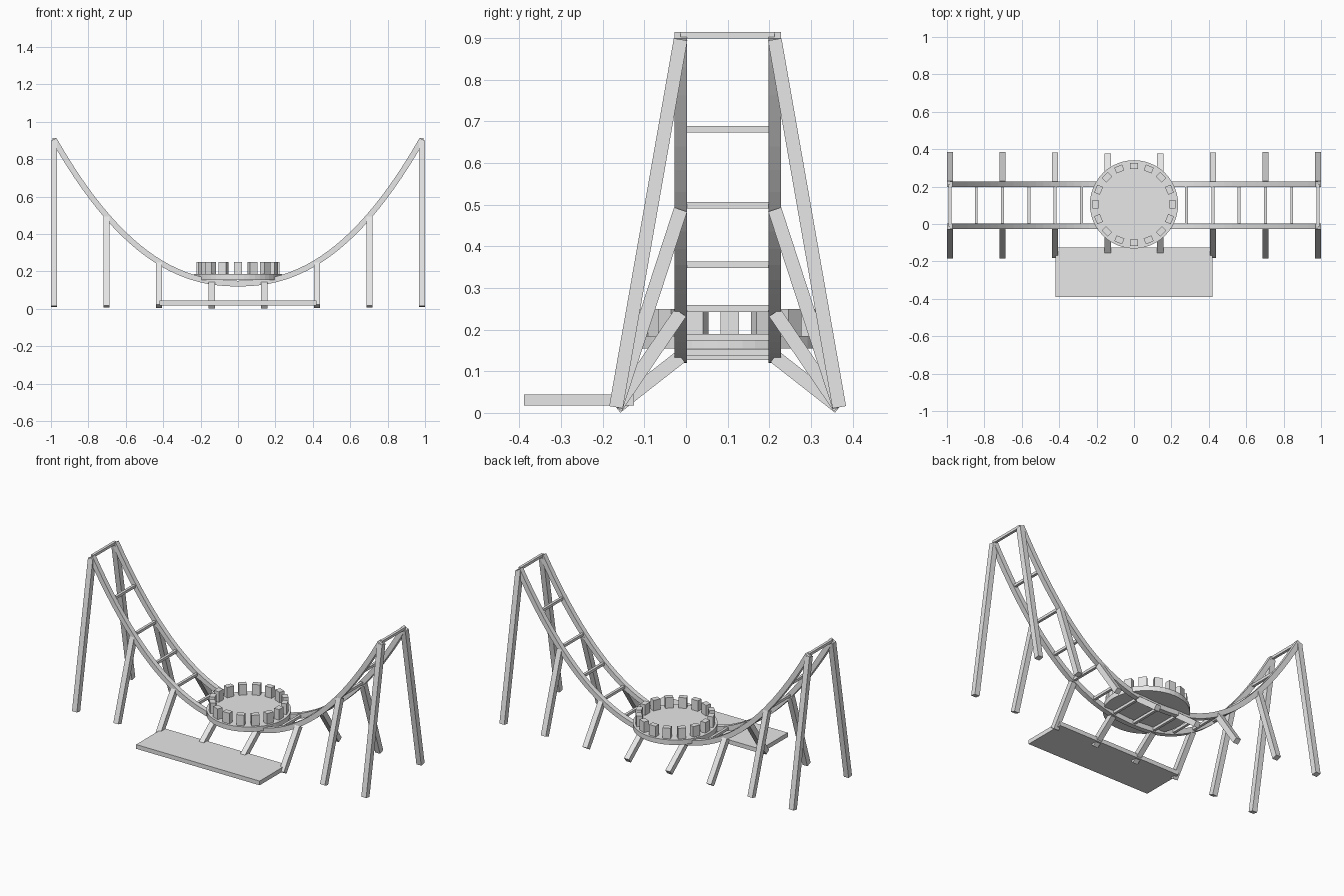
import bpy, bmesh, math
from mathutils import Vector, Matrix

cube = bpy.data.objects.get("Cube")
if cube:
    bpy.data.objects.remove(cube, do_unlink=True)

grey = bpy.data.materials.new("light_grey")
grey.use_nodes = True
colour = (0.8, 0.8, 0.8, 1)
grey.diffuse_color = colour
grey.node_tree.nodes["Principled BSDF"].inputs["Base Color"].default_value = colour

MID_Y = 0.1        # centre line of the track
GAUGE = 0.113      # half distance between rails
END_X = 0.984
DISC = Vector((0, 0.105, 0.17))


def track_z(x):
    return 0.135 + 0.8 * abs(x) ** 2.24


def finish(name, bm):
    bmesh.ops.recalc_face_normals(bm, faces=bm.faces)
    mesh = bpy.data.meshes.new(name)
    bm.to_mesh(mesh)
    bm.free()
    mesh.materials.append(grey)
    obj = bpy.data.objects.new(name, mesh)
    bpy.context.collection.objects.link(obj)
    return obj


def box(name, centre, size, turn=Matrix()):
    bm = bmesh.new()
    place = Matrix.Translation(centre) @ turn @ Matrix.Diagonal((*size, 1))
    bmesh.ops.create_cube(bm, size=1, matrix=place)
    return finish(name, bm)


def beam(name, a, b, width):
    """Square bar from a to b, lying in a plane of constant x."""
    d = b - a
    turn = Matrix.Rotation(math.atan2(-d.y, d.z), 4, 'X')
    return box(name, (a + b) / 2, (width, width, d.length), turn)


def rail(name, y, width=0.03, steps=48):
    """Square section swept along the track curve."""
    bm = bmesh.new()
    h = width / 2
    rings = []
    for i in range(steps + 1):
        x = END_X * (2 * i / steps - 1)
        slope = (track_z(x + 0.001) - track_z(x - 0.001)) / 0.002
        up = Vector((-slope, 0, 1)).normalized() * h
        side = Vector((0, h, 0))
        c = Vector((x, y, track_z(x)))
        rings.append([bm.verts.new(c + s * side + u * up)
                      for s, u in ((-1, -1), (1, -1), (1, 1), (-1, 1))])
    for r, q in zip(rings, rings[1:]):
        for k in range(4):
            n = (k + 1) % 4
            bm.faces.new((r[k], r[n], q[n], q[k]))
    bm.faces.new(rings[0])
    bm.faces.new(rings[-1])
    return finish(name, bm)


# Rails and their slanted legs
for label, side in (("front", -1), ("back", 1)):
    y = MID_Y + side * GAUGE
    rail(label + "_rail", y)
    for i in range(8):
        x = END_X * (2 * i / 7 - 1)
        foot = Vector((x, MID_Y + side * 0.268, 0.0135))
        top = Vector((x, y, track_z(x) - 0.01))
        beam(f"{label}_leg_{i + 1}", foot, top, 0.033)

# Rungs between the rails
for i in range(15):
    x = END_X * (i - 7) / 7
    box(f"rung_{i + 1}", (x, MID_Y, track_z(x)), (0.016, 2 * GAUGE, 0.016))

# Round ride platform
bm = bmesh.new()
bmesh.ops.create_cone(bm, cap_ends=True, segments=48, radius1=0.236, radius2=0.236,
                      depth=0.03, matrix=Matrix.Translation(DISC))
finish("round_platform", bm)

# Ring of seats
for i in range(16):
    turn = Matrix.Rotation(i * math.tau / 16, 4, 'Z')
    pos = DISC + turn @ Vector((0.205, 0, 0.0475))
    box(f"seat_{i + 1}", pos, (0.033, 0.045, 0.065), turn)

# Boarding deck
box("boarding_deck", (0, -0.257, 0.031), (0.84, 0.265, 0.026))
